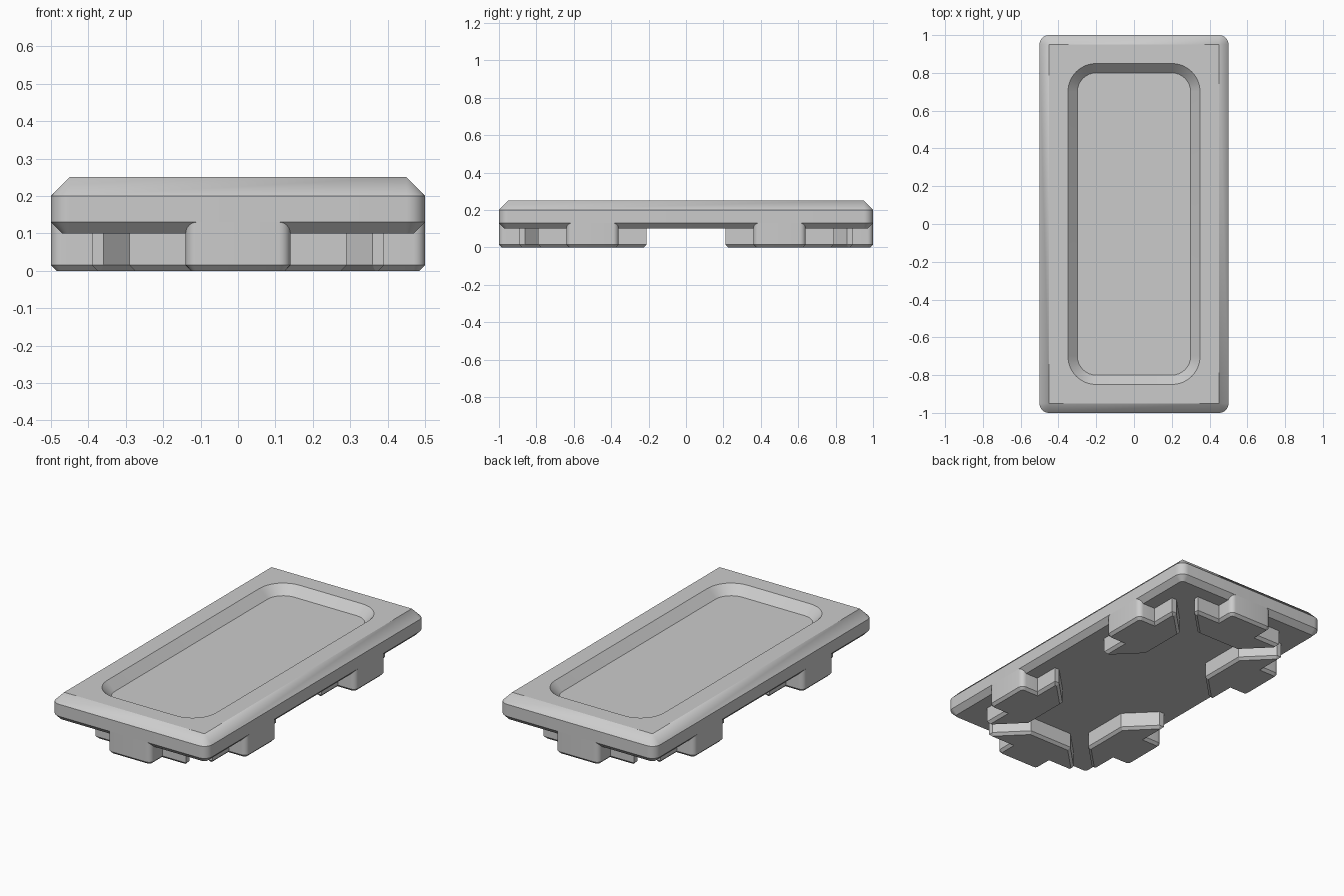
import bpy, bmesh, math
from mathutils import Matrix

if "Cube" in bpy.data.objects:
    bpy.data.objects.remove(bpy.data.objects["Cube"])

grey = bpy.data.materials.new("plain grey")
grey.diffuse_color = (0.6, 0.6, 0.6, 1)
grey.use_nodes = True
grey.node_tree.nodes["Principled BSDF"].inputs["Base Color"].default_value = grey.diffuse_color


def rounded_rect(hx, hy, r, z, n=8):
    """Counter-clockwise loop; every loop has the same point count."""
    pts = []
    for k, (sx, sy) in enumerate([(1, 1), (-1, 1), (-1, -1), (1, -1)]):
        for i in range(n + 1):
            a = math.pi / 2 * (k + i / n)
            pts.append((sx * (hx - r) + r * math.cos(a),
                        sy * (hy - r) + r * math.sin(a), z))
    return pts


def inset(pts, d):
    """Mitred inward offset of a counter-clockwise outline."""
    out = []
    for i, (x, y) in enumerate(pts):
        (ax, ay), (bx, by) = pts[i - 1], pts[(i + 1) % len(pts)]
        l1, l2 = math.hypot(x - ax, y - ay), math.hypot(bx - x, by - y)
        n1 = (-(y - ay) / l1, (x - ax) / l1)
        n2 = (-(by - y) / l2, (bx - x) / l2)
        s = d / (1 + n1[0] * n2[0] + n1[1] * n2[1])
        out.append((x + s * (n1[0] + n2[0]), y + s * (n1[1] + n2[1])))
    return out


def loft(name, loops, matrix=Matrix()):
    """Skin a stack of equal loops and cap both ends."""
    bm = bmesh.new()
    rings = [[bm.verts.new(p) for p in loop] for loop in loops]
    for a, b in zip(rings, rings[1:]):
        for i in range(len(a)):
            j = (i + 1) % len(a)
            bm.faces.new((a[i], a[j], b[j], b[i]))
    bm.faces.new(rings[0][::-1])
    bm.faces.new(rings[-1])
    bmesh.ops.remove_doubles(bm, verts=bm.verts[:], dist=1e-5)
    bmesh.ops.recalc_face_normals(bm, faces=bm.faces[:])
    me = bpy.data.meshes.new(name)
    bm.to_mesh(me)
    bm.free()
    me.shade_smooth()
    me.set_sharp_from_angle(angle=math.radians(30))
    me.materials.append(grey)
    ob = bpy.data.objects.new(name, me)
    ob.matrix_world = matrix
    bpy.context.collection.objects.link(ob)


# Plate: chamfered underside and rim, with a sloped rounded recess on top
loft("base_plate", [
    rounded_rect(0.47, 0.97, 0.02, 0.10),
    rounded_rect(0.50, 1.00, 0.05, 0.13),
    rounded_rect(0.50, 1.00, 0.05, 0.20),
    rounded_rect(0.45, 0.95, 0.0, 0.25),
    rounded_rect(0.35, 0.85, 0.15, 0.25),
    rounded_rect(0.30, 0.80, 0.10, 0.20),
])

# Foot outline: rounded neck at the rim, wide shoulders, tapered inner end
r = 0.03
half = [(0.14 - r + r * math.sin(a), r - r * math.cos(a))
        for a in [math.pi / 2 * i / 6 for i in range(7)]]
half += [(0.14, 0.11), (0.29, 0.11), (0.29, 0.14), (0.14, 0.29)]
outline = half + [(-x, y) for x, y in reversed(half)]
foot = [[(x, y, z) for x, y in inset(outline, d)]
        for d, z in [(0.015, 0), (0, 0.015), (0, 0.13)]]

# Six feet: one at each end, two along each side
for name, x, y, turn in [("front_foot", 0, -1, 0), ("back_foot", 0, 1, 180),
                         ("right_front_foot", 0.5, -0.5, 90),
                         ("right_back_foot", 0.5, 0.5, 90),
                         ("left_front_foot", -0.5, -0.5, -90),
                         ("left_back_foot", -0.5, 0.5, -90)]:
    loft(name, foot, Matrix.Translation((x, y, 0))
         @ Matrix.Rotation(math.radians(turn), 4, 'Z'))
